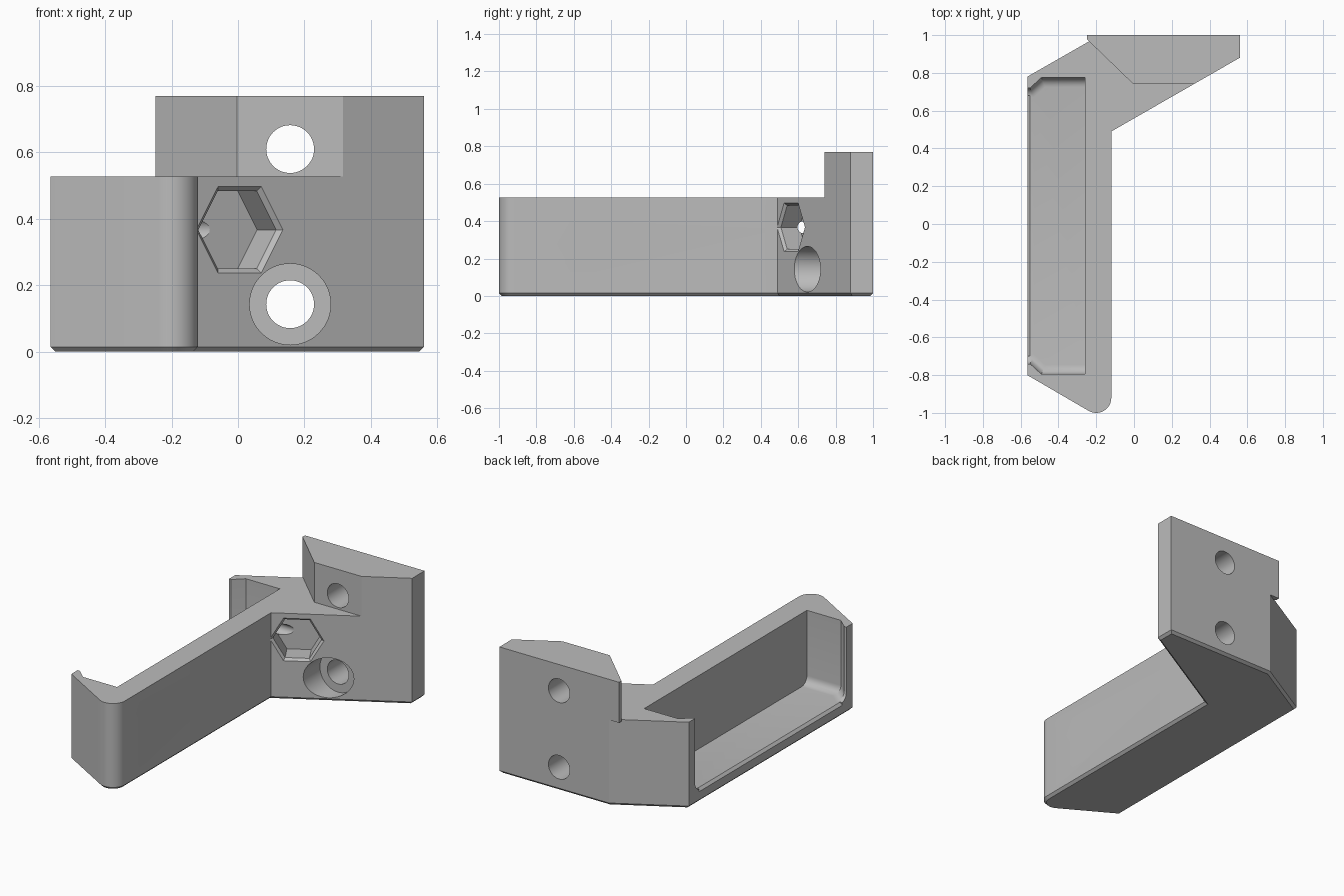
import bpy, bmesh, math
from mathutils import Matrix, Vector

default = bpy.data.objects.get("Cube")
if default:
    bpy.data.objects.remove(default, do_unlink=True)

grey = bpy.data.materials.new("matte grey")
grey.use_nodes = True
colour = (0.5, 0.5, 0.5, 1)
grey.diffuse_color = colour
grey.node_tree.nodes["Principled BSDF"].inputs["Base Color"].default_value = colour


def prism(name, points, low, high, matrix=None, top_scale=1.0, bevel=0, segments=1, pick=None):
    """Extrude a 2D outline along local z, with optional bevel of its lower edges."""
    bm = bmesh.new()
    count = len(points)
    bottom = [bm.verts.new((x, y, low)) for x, y in points]
    top = [bm.verts.new((x * top_scale, y * top_scale, high)) for x, y in points]
    base = bm.faces.new(bottom[::-1])
    bm.faces.new(top)
    for i in range(count):
        j = (i + 1) % count
        bm.faces.new((bottom[i], bottom[j], top[j], top[i]))
    bmesh.ops.recalc_face_normals(bm, faces=bm.faces)
    if bevel:
        edges = [e for e in base.edges if pick is None or pick(e)]
        bmesh.ops.bevel(bm, geom=edges, offset=bevel, segments=segments,
                        profile=0.5, affect='EDGES', clamp_overlap=True)
    if matrix:
        bm.transform(matrix)
    bmesh.ops.recalc_face_normals(bm, faces=bm.faces)
    mesh = bpy.data.meshes.new(name)
    bm.to_mesh(mesh)
    bm.free()
    mesh.materials.append(grey)
    obj = bpy.data.objects.new(name, mesh)
    bpy.context.collection.objects.link(obj)
    return obj


def combine(target, other, operation):
    other.hide_render = True
    mod = target.modifiers.new(other.name, 'BOOLEAN')
    mod.operation = operation
    mod.solver = 'EXACT'
    mod.object = other
    bpy.context.view_layer.objects.active = target
    bpy.ops.object.modifier_apply(modifier=mod.name)
    bpy.data.objects.remove(other, do_unlink=True)


def ngon(radius, sides):
    return [(radius * math.cos(math.tau * i / sides), radius * math.sin(math.tau * i / sides))
            for i in range(sides)]


def frame(origin, direction):
    """Local z runs along a horizontal direction, local x stays horizontal."""
    z = Vector(direction).normalized()
    y = Vector((0, 0, 1))
    x = y.cross(z)
    return Matrix.Translation(origin) @ Matrix((x, y, z)).transposed().to_4x4()


def drill(target, name, origin, direction, radius, start, end, sides=48, top_scale=1.0):
    cutter = prism(name, ngon(radius, sides), start, end, frame(origin, direction), top_scale)
    combine(target, cutter, 'DIFFERENCE')


def nut_socket(target, name, origin, direction, depth):
    drill(target, name, origin, direction, 0.135, -0.05, depth, 6)
    drill(target, name + "_chamfer", origin, direction, 0.154, -0.004, 0.015, 6, 0.135 / 0.154)


# Arm and angled mounting foot
deck = 0.527
slope = 0.39 / 0.68
nose = [(-0.2 + 0.08 * math.cos(a), -0.92 + 0.08 * math.sin(a))
        for a in (math.radians(-120 + 10 * i) for i in range(13))]
outline = [(-0.565, 0.78), (-0.565, -0.80)] + nose + [
    (-0.12, 0.49), (0.56, 0.88), (0.56, 1.0), (-0.18, 1.0)]
bracket = prism("angled_bracket", outline, 0, deck, bevel=0.015)

# Raised mounting plate
plate = prism("raised_plate", [(-0.248, 1.0), (-0.248, 0.977), (-0.003, 0.74),
                               (-0.12 + 0.25 / slope, 0.74), (0.56, 0.88), (0.56, 1.0)],
              deck - 0.005, 0.77)
combine(bracket, plate, 'UNION')

# Side pocket, open at the top and outer side, with retaining lips
half = [(-0.26, 0.785), (-0.49, 0.785), (-0.55, 0.73), (-0.62, 0.73)]
pocket = [(x, y - 0.01) for x, y in half] + [(x, -y - 0.01) for x, y in reversed(half)]
cutter = prism("pocket", pocket, 0.08, 0.9, bevel=0.05, segments=6,
               pick=lambda e: abs(e.verts[0].co.y - e.verts[1].co.y) < 0.2)
combine(bracket, cutter, 'DIFFERENCE')

# Small chamfer along the pocket floor edge
wedge = prism("floor_edge", [(-0.55, 0.08), (-0.59, 0.04), (-0.59, 0.12), (-0.55, 0.12)],
              -0.70, 0.68, Matrix(((1, 0, 0, 0), (0, 0, 1, 0), (0, 1, 0, 0), (0, 0, 0, 1))))
combine(bracket, wedge, 'DIFFERENCE')

# Nut sockets and their small screw holes
nut_socket(bracket, "arm_socket", (-0.12, -0.53, 0.265), (-1, 0, 0), 0.08)
drill(bracket, "arm_hole", (-0.12, -0.53, 0.265), (-1, 0, 0), 0.032, -0.02, 0.2, 32)
nut_socket(bracket, "foot_socket", (0.005, 0.49 + 0.125 * slope, 0.367), (-slope, 1, 0), 0.13)
drill(bracket, "foot_hole", (-0.08, 0.628, 0.367), (-1, 0, 0), 0.032, 0, 0.23, 32)

# Mounting screw holes with counterbores
for label, height in (("lower", 0.143), ("upper", 0.61)):
    drill(bracket, label + "_counterbore", (0.157, 0.74, height), (0, 1, 0), 0.122, -0.4, 0)
    drill(bracket, label + "_screw_hole", (0.157, 0.74, height), (0, 1, 0), 0.072, -0.1, 0.4)

# Smooth the round surfaces, keep the flats crisp
bpy.ops.object.select_all(action='DESELECT')
bracket.select_set(True)
bpy.context.view_layer.objects.active = bracket
bpy.ops.object.shade_smooth_by_angle(angle=math.radians(25))
